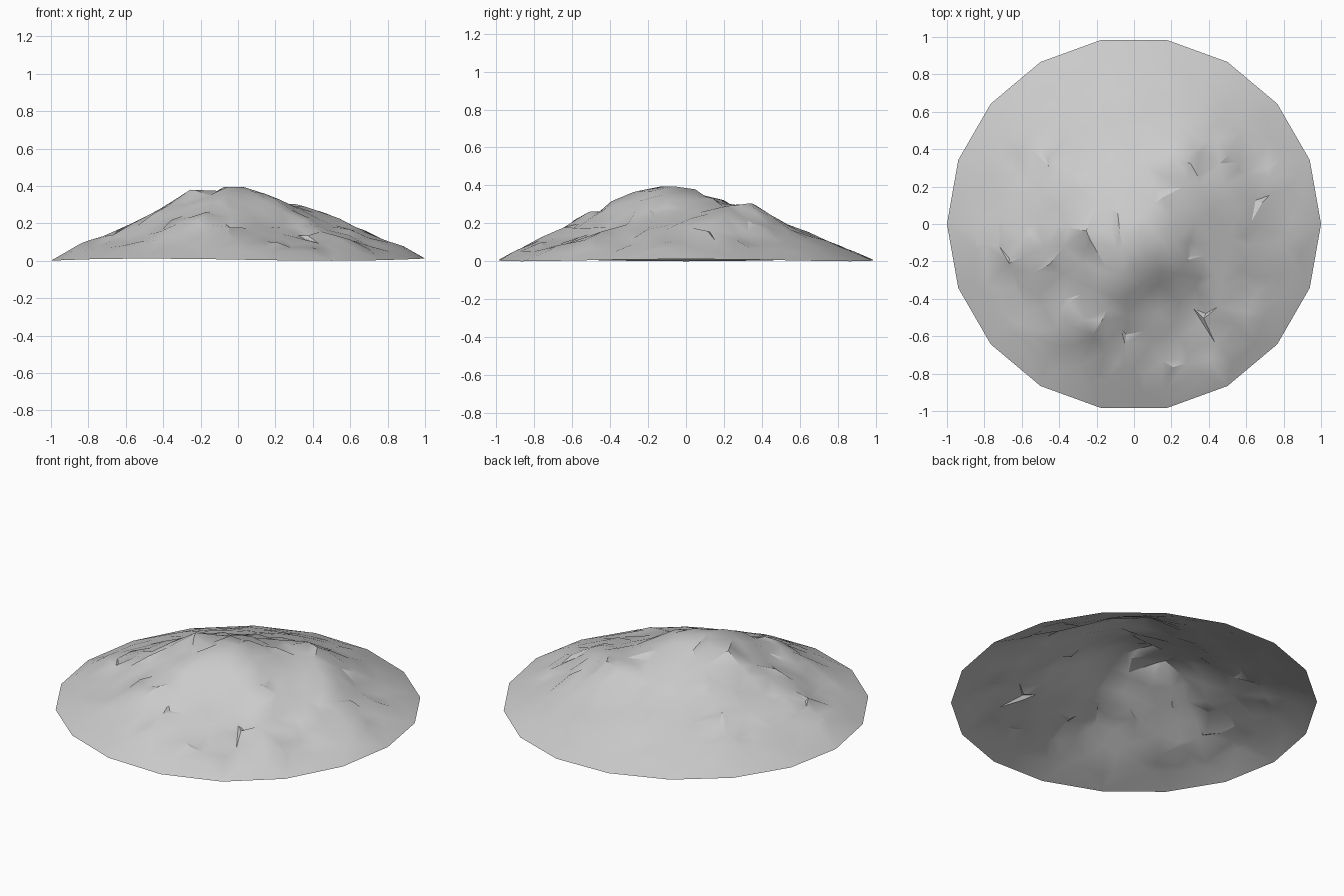
import bpy, math, random
from mathutils import Vector, noise
from mathutils.geometry import delaunay_2d_cdt

cube = bpy.data.objects.get("Cube")
if cube:
    bpy.data.objects.remove(cube, do_unlink=True)

random.seed(7)
SIDES = 18
SUMMIT = 0.395

# Crags, shoulders and hollows: x, y, height, radius
FEATURES = [
    (0.03, -0.14, 0.065, 0.17),    # summit
    (-0.29, -0.05, 0.075, 0.08),   # second peak
    (0.3, 0.36, 0.07, 0.12),       # back shoulder
    (-0.1, -0.33, 0.045, 0.12),    # front ridge
    (-0.24, -0.53, 0.055, 0.13),   # ridge foot
    (0.5, 0.14, 0.04, 0.12),       # side ledge
    (-0.47, -0.12, 0.04, 0.11),    # opposite ledge
    (0.27, -0.44, -0.05, 0.16),    # bowl
    (0.5, -0.55, 0.02, 0.12),
    (0.88, -0.1, 0.025, 0.09),     # low swellings near the rim
    (-0.85, -0.15, 0.025, 0.1),
    (-0.1, -0.8, 0.015, 0.13),
]


def height(x, y):
    r = math.hypot(x, y)
    z = 0.4 * (1 - math.sqrt(r * r + 0.03)) + 0.015
    for fx, fy, amount, radius in FEATURES:
        z += amount * math.exp(-((x - fx) ** 2 + (y - fy) ** 2) / (2 * radius ** 2))
    fade = min(1, 3 * (1 - r))
    return z + 0.012 * fade * noise.noise(Vector((x, y, 0.3)) * 6)


# Regular rim, then loose points on rings inside it
rim = [Vector((math.cos(a), math.sin(a)))
       for a in (math.tau * i / SIDES for i in range(SIDES))]
points = list(rim)
RINGS = 13
for ring in range(RINGS):
    r = 0.03 + 0.85 * ring / (RINGS - 1)
    count = max(1, int(math.tau * r / 0.11))
    for i in range(count):
        a = math.tau * (i + random.random()) / count
        rr = r + random.uniform(-0.04, 0.04)
        points.append(Vector((rr * math.cos(a), rr * math.sin(a))))

flat, _, faces, *_ = delaunay_2d_cdt(
    points, [(i, (i + 1) % SIDES) for i in range(SIDES)], [], 1, 0.0001)

# Raise the points into a hill, rougher on the front and centre
verts = []
for p in flat:
    if p.length > 0.97:
        z = 0.006 * (1 + math.cos(3 * math.atan2(p.y, p.x)))
    else:
        rough = 0.004 if p.y > 0.45 or p.length > 0.8 else 0.014
        z = height(p.x, p.y) + random.uniform(-rough, rough)
    verts.append((p.x, p.y, min(z, SUMMIT)))

mesh = bpy.data.meshes.new("rocky_hill")
mesh.from_pydata(verts, [], faces)
mesh.update()
hill = bpy.data.objects.new("rocky_hill", mesh)
bpy.context.collection.objects.link(hill)

# Plain grey stone
stone = bpy.data.materials.new("grey_stone")
stone.use_nodes = True
colour = (0.6, 0.6, 0.6, 1)
stone.diffuse_color = colour
stone.node_tree.nodes["Principled BSDF"].inputs["Base Color"].default_value = colour
mesh.materials.append(stone)

bpy.context.view_layer.objects.active = hill
hill.select_set(True)
bpy.ops.object.shade_smooth_by_angle(angle=math.radians(30))
